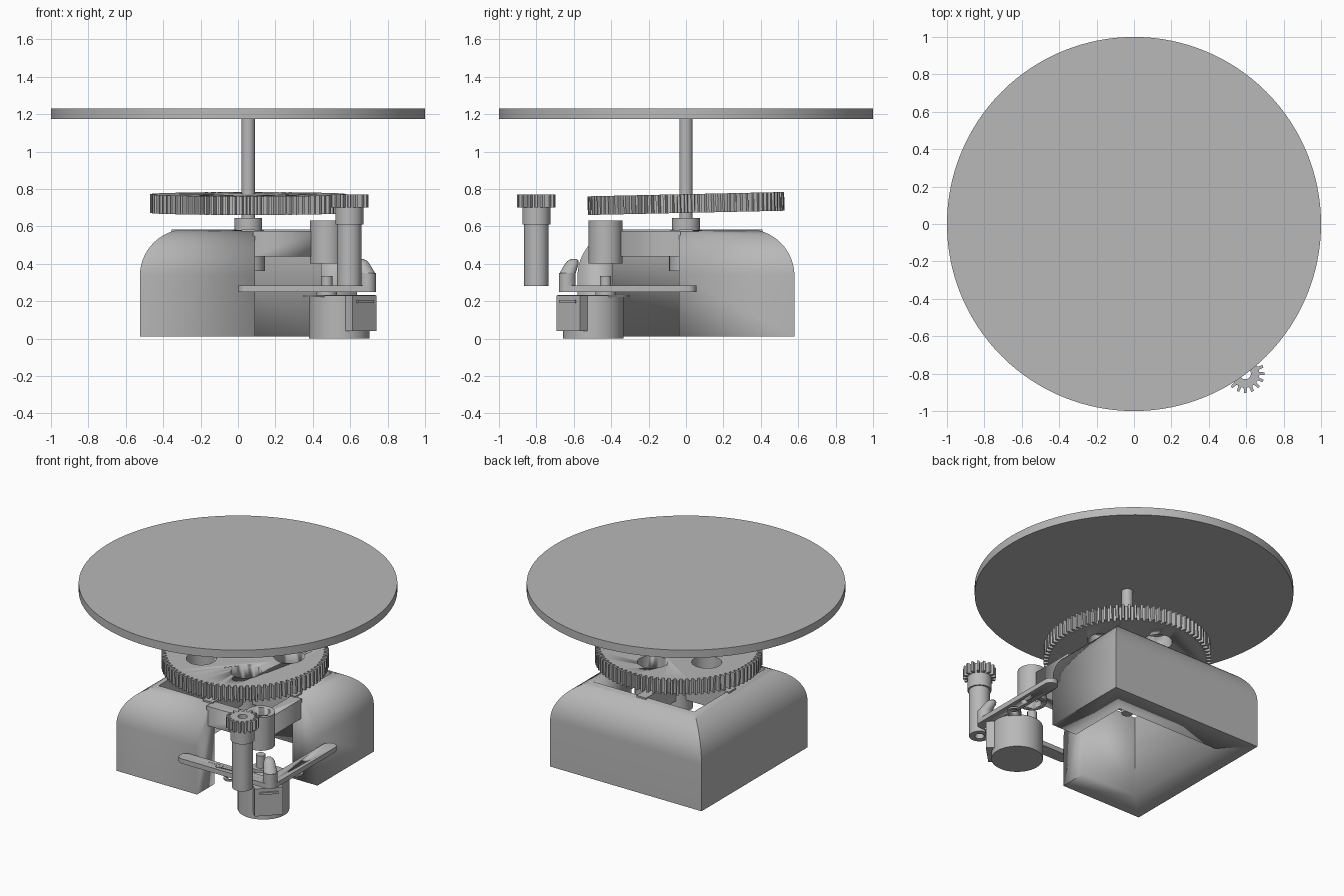
import bpy, bmesh
from math import cos, sin, pi, radians
from mathutils import Matrix, Vector

if "Cube" in bpy.data.objects:
    bpy.data.objects.remove(bpy.data.objects["Cube"], do_unlink=True)

grey = bpy.data.materials.new("plain grey")
grey.use_nodes = True
grey.diffuse_color = (0.48, 0.48, 0.48, 1)
grey.node_tree.nodes["Principled BSDF"].inputs["Base Color"].default_value = grey.diffuse_color

CX = 0.055          # shaft axis in x
HALF = 0.58         # half width of the housing
WALL = 0.19


def activate(ob):
    bpy.ops.object.select_all(action='DESELECT')
    ob.select_set(True)
    bpy.context.view_layer.objects.active = ob


def finish(name, bm):
    bmesh.ops.recalc_face_normals(bm, faces=bm.faces)
    me = bpy.data.meshes.new(name)
    bm.to_mesh(me)
    bm.free()
    me.materials.append(grey)
    ob = bpy.data.objects.new(name, me)
    bpy.context.collection.objects.link(ob)
    activate(ob)
    bpy.ops.object.shade_smooth_by_angle(angle=radians(30))
    return ob


def loft(bm, rings):
    """Closed skin through rings of equal length."""
    rows = [[bm.verts.new(p) for p in ring] for ring in rings]
    n = len(rows[0])
    for a, b in zip(rows, rows[1:]):
        for i in range(n):
            bm.faces.new((a[i], a[(i + 1) % n], b[(i + 1) % n], b[i]))
    bm.faces.new(rows[0][::-1])
    bm.faces.new(rows[-1])


def prism(name, outline, z0, z1):
    bm = bmesh.new()
    loft(bm, [[(x, y, z) for x, y in outline] for z in (z0, z1)])
    return finish(name, bm)


def circle(x, y, r, n=48):
    return [(x + r * cos(2 * pi * i / n), y + r * sin(2 * pi * i / n)) for i in range(n)]


def rect(x0, x1, y0, y1):
    return [(x0, y0), (x1, y0), (x1, y1), (x0, y1)]


def cyl(name, x, y, r, z0, z1, n=48):
    return prism(name, circle(x, y, r, n), z0, z1)


def cut(ob, cutter):
    mod = ob.modifiers.new("cut", 'BOOLEAN')
    mod.operation, mod.solver, mod.object = 'DIFFERENCE', 'EXACT', cutter
    activate(ob)
    bpy.ops.object.modifier_apply(modifier=mod.name)
    bpy.data.objects.remove(cutter, do_unlink=True)


def turned(outline, x, y, angle):
    c, s = cos(angle), sin(angle)
    return [(x + c * a - s * b, y + s * a + c * b) for a, b in outline]


def toothed(x, y, root, tip, teeth):
    """Gear outline with tapered teeth."""
    pts = []
    for i in range(teeth):
        for frac, r in ((-.3, root), (-.17, tip), (.17, tip), (.3, root)):
            a = 2 * pi * (i + frac) / teeth
            pts.append((x + r * cos(a), y + r * sin(a)))
    return pts


def slot(p, q, r, n=12):
    """Round-ended bar outline."""
    p, q = Vector(p), Vector(q)
    d = q - p
    base = Vector((1, 0)).angle_signed(d) * -1
    pts = []
    for c, start in ((q, base - pi / 2), (p, base + pi / 2)):
        pts += [(c.x + r * cos(start + pi * i / n), c.y + r * sin(start + pi * i / n)) for i in range(n + 1)]
    return pts


# Turntable and its shaft
cyl("turntable_disc", 0, 0, 1.0, 1.175, 1.23, 128)
cyl("main_shaft", CX, 0, 0.036, 0.29, 1.18)

# Large gear, slightly tilted, with five round holes
gear = prism("large_gear", toothed(0, 0, 0.495, 0.526, 84), -0.05, 0.05)
for k in range(5):
    a = radians(18 + 72 * k)
    cut(gear, cyl("gear_hole_cutter", 0.29 * cos(a), 0.29 * sin(a), 0.095, -0.2, 0.2, 32))
gear.matrix_world = Matrix.Translation((CX, 0, 0.722)) @ Matrix.Rotation(0.022, 4, 'X')

# Housing: square block with rounded, mitred top edges
R = 0.25
levels = [(HALF, 0.01)]
for i in range(15):
    a = pi / 2 * i / 14
    levels.append((HALF - R + R * cos(a), 0.585 - R + R * sin(a)))
bm = bmesh.new()
loft(bm, [[(x, y, z) for x, y in rect(CX - h, CX + h, -h, h)] for h, z in levels])
housing = finish("housing", bm)
inner = HALF - WALL
cut(housing, prism("inside_cutter", rect(CX - inner, CX + inner, -inner, inner), -1, 2))
cut(housing, prism("corner_cutter", rect(0.092, 1, -1, -0.038), -1, 2))

# Cross spokes and hub
reach = inner + 0.02
prism("spoke_across", rect(CX - reach, CX + reach, -0.038, 0.038), 0.44, 0.583)
prism("spoke_deep", rect(CX - 0.037, CX + 0.037, -reach, reach), 0.44, 0.583)
hub = cyl("hub", CX, 0, 0.09, 0.36, 0.58)
cut(hub, cyl("hub_cutter", CX, 0, 0.045, 0, 1))
bearing = cyl("top_bearing", CX, 0, 0.074, 0.575, 0.645)
cut(bearing, cyl("bearing_cutter", CX, 0, 0.045, 0, 1))

# Corner bracket with upright sleeve
SX, SY = 0.475, -0.43
bracket = prism("corner_bracket", [(0.08, -0.46), (0.51, -0.46), (0.51, -0.03),
                                   (0.43, -0.03), (0.43, -0.375), (0.08, -0.375)], 0.44, 0.575)
sleeve = cyl("sleeve", SX, SY, 0.09, 0.40, 0.63)
for part in (bracket, sleeve):
    cut(part, cyl("sleeve_cutter", SX, SY, 0.06, 0.2, 1))

# Motor with mounting ears, connector and output shaft
MX, MY = 0.542, -0.495
DIAG = -pi / 4
cyl("motor_body", MX, MY, 0.162, 0.0, 0.23, 64)
prism("motor_connector", turned(rect(0, 0.19, -0.09, 0.09), MX, MY, DIAG), 0.04, 0.23)
prism("connector_plug", turned(rect(0.15, 0.2, -0.06, 0.06), MX, MY, DIAG), 0.19, 0.205)
e = 0.15
ears = prism("motor_ears", slot((MX - e, MY - e), (MX + e, MY + e), 0.042), 0.223, 0.234)
for s in (-1, 1):
    cut(ears, cyl("ear_cutter", MX + s * e, MY + s * e, 0.022, 0, 1, 24))
cyl("motor_boss", SX, SY, 0.055, 0.225, 0.25)
cyl("motor_output", SX, SY, 0.03, 0.23, 0.335, 24)

# Two round-ended arms meeting at a corner post
AX, AY = 0.692, -0.635
arms = (("front_arm", (0.045, AY), (0.3, AY)), ("side_arm", (AX, 0.01), (AX, -0.25)))
for name, end, hole in arms:
    arm = prism(name, slot(end, (AX, AY), 0.045), 0.25, 0.283)
    cut(arm, cyl("arm_cutter", hole[0], hole[1], 0.022, 0, 1, 24))
cyl("corner_post", AX, AY, 0.045, 0.25, 0.35, 32)

# Rounded peg leaning inward from the post
bm = bmesh.new()
rings = []
for r, h in ((0.044, 0), (0.036, 0.055), (0.03, 0.07), (0.016, 0.08)):
    rings.append([(x, y, 0.345 + h) for x, y in circle(AX - h * 0.45, AY + h * 0.45, r, 24)])
loft(bm, rings)
finish("corner_peg", bm)

# Pinion on a hollow sleeve
PX, PY = 0.595, -0.8
pinion = prism("pinion", toothed(PX, PY, 0.075, 0.103, 16), 0.70, 0.77)
collar = cyl("pinion_collar", PX, PY, 0.075, 0.61, 0.70)
tube = cyl("pinion_sleeve", PX, PY, 0.065, 0.28, 0.61)
for part in (pinion, collar, tube):
    cut(part, cyl("bore_cutter", PX, PY, 0.03, 0, 1, 24))
